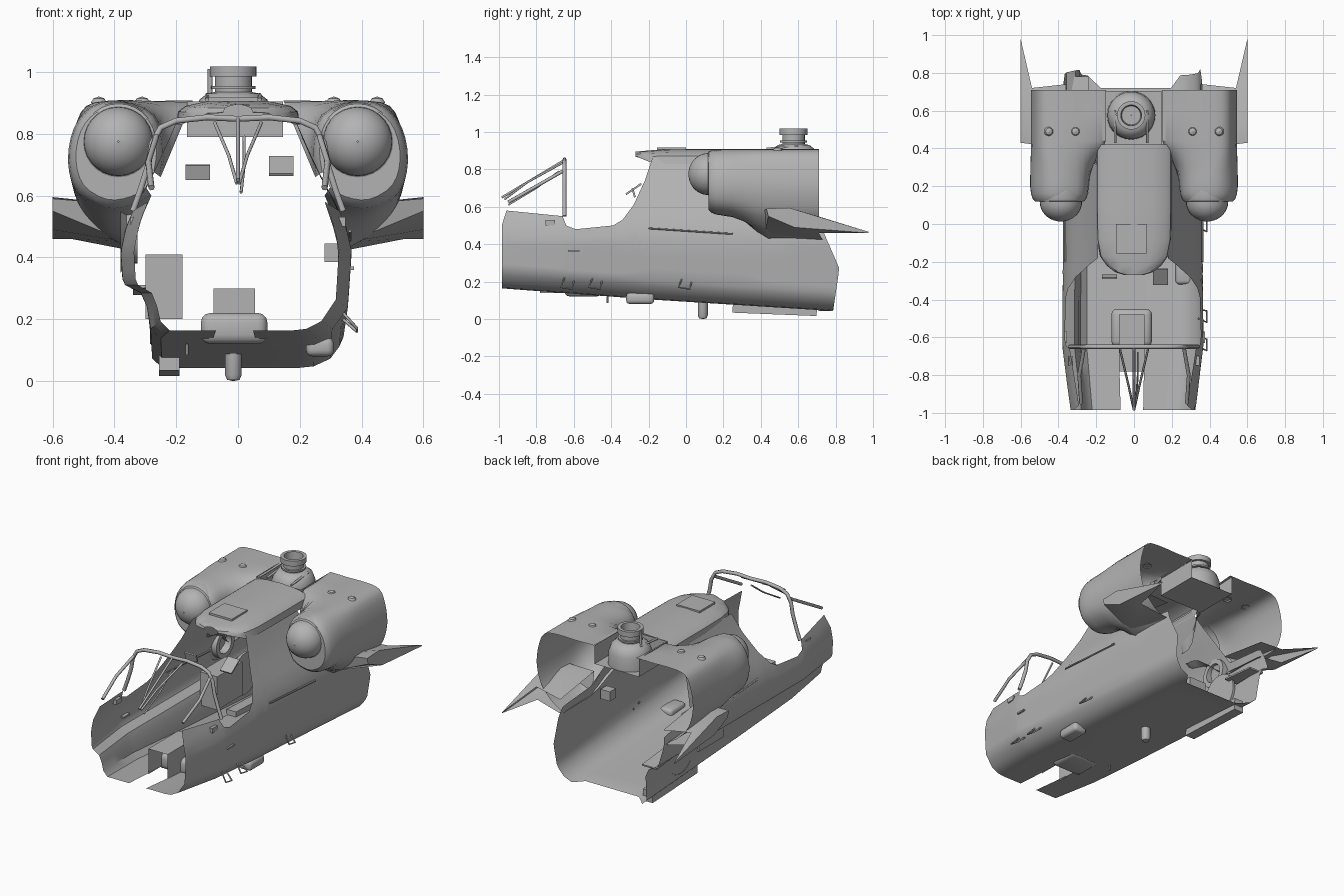
import bpy, bmesh, math
from mathutils import Vector, Matrix

if "Cube" in bpy.data.objects:
    bpy.data.objects.remove(bpy.data.objects["Cube"])

grey = bpy.data.materials.new("airframe grey")
grey.diffuse_color = (0.45, 0.45, 0.45, 1)
grey.use_nodes = True
grey.node_tree.nodes["Principled BSDF"].inputs["Base Color"].default_value = grey.diffuse_color


def finish(name, bm, angle=35):
    me = bpy.data.meshes.new(name)
    bmesh.ops.recalc_face_normals(bm, faces=bm.faces)
    bm.to_mesh(me)
    bm.free()
    ob = bpy.data.objects.new(name, me)
    bpy.context.collection.objects.link(ob)
    me.materials.append(grey)
    bpy.ops.object.select_all(action='DESELECT')
    ob.select_set(True)
    bpy.context.view_layer.objects.active = ob
    bpy.ops.object.shade_smooth_by_angle(angle=math.radians(angle))
    return ob


def interp(t, table):
    for (a, p), (b, q) in zip(table, table[1:]):
        if t <= b:
            return p + (q - p) * max(0, (t - a) / (b - a))
    return table[-1][1]


def smooth(pts, n=3):
    # rounded curve through the points
    out = []
    for i in range(len(pts) - 1):
        p = [Vector(pts[max(0, min(len(pts) - 1, i + k))]) for k in (-1, 0, 1, 2)]
        for j in range(n):
            t = j / n
            out.append(.5 * (2 * p[1] + (p[2] - p[0]) * t + (2 * p[0] - 5 * p[1] + 4 * p[2] - p[3]) * t * t
                             + (3 * p[1] - p[0] - 3 * p[2] + p[3]) * t ** 3))
    return out + [Vector(pts[-1])]


def loft(name, rows, close=False, cap=False, hole=None):
    bm = bmesh.new()
    vs = [[bm.verts.new(p) for p in r] for r in rows]
    n = len(rows[0])
    for a, b in zip(vs, vs[1:]):
        for i in range(n if close else n - 1):
            j = (i + 1) % n
            f = bm.faces.new((a[i], a[j], b[j], b[i]))
            if hole and hole(f.calc_center_median()):
                bm.faces.remove(f)
    if cap:
        bm.faces.new(vs[0])
    return finish(name, bm)


def box(name, x0, x1, y0, y1, z0, z1, tilt=0, bevel=0, skip=()):
    # skip lists the directions of faces left open
    bm = bmesh.new()
    c = Vector(((x0 + x1) / 2, (y0 + y1) / 2, (z0 + z1) / 2))
    bmesh.ops.create_cube(bm, size=1, matrix=Matrix.Translation(c) @ Matrix.Rotation(tilt, 4, 'X')
                          @ Matrix.Diagonal((x1 - x0, y1 - y0, z1 - z0, 1)))
    bm.normal_update()
    open_faces = [f for f in bm.faces if any(f.normal.dot(Vector(d)) > .9 for d in skip)]
    if open_faces:
        bmesh.ops.delete(bm, geom=open_faces, context='FACES')
    if bevel:
        bmesh.ops.bevel(bm, geom=bm.edges[:], offset=bevel, segments=3, affect='EDGES', profile=.5)
    return finish(name, bm)


def lathe(name, prof, centre, axis='Z', n=28):
    # profile of (radius, offset along axis)
    rows = []
    for r, h in prof:
        row = []
        for i in range(n):
            a = 2 * math.pi * i / n
            u, v = r * math.cos(a), r * math.sin(a)
            p = {'Z': (u, v, h), 'Y': (u, h, v), 'X': (h, u, v)}[axis]
            row.append(Vector(p) + Vector(centre))
        rows.append(row)
    return loft(name, rows, close=True)


def bar(name, pts, r=.01):
    cu = bpy.data.curves.new(name, 'CURVE')
    cu.dimensions = '3D'
    cu.bevel_depth = r
    cu.bevel_resolution = 1
    cu.use_fill_caps = True
    sp = cu.splines.new('POLY')
    sp.points.add(len(pts) - 1)
    for p, q in zip(sp.points, pts):
        p.co = (*q, 1)
    cu.materials.append(grey)
    ob = bpy.data.objects.new(name, cu)
    bpy.context.collection.objects.link(ob)
    return ob


# main hull: open tub whose side walls follow the cockpit rim, with a slot in the front floor
BOTTOM = [(-1, .165), (-.2, .105), (.8, .042)]
RIM = [(-.985, .5), (-.96, .58), (-.66, .55), (-.64, .5), (-.59, .48), (-.39, .5), (-.34, .53),
       (-.28, .61), (-.22, .74), (-.18, .86), (.3, .86), (.46, .5), (.8, .47)]
WIDTH = [(-1, .88), (-.65, 1), (.8, .98)]
SIDE = [(.1, .345), (.3, .36), (.42, .368), (.5, .35), (.56, .325), (.65, .275), (.75, .225), (.86, .18)]
ys = [-.985, -.96, -.85, -.75, -.66, -.64, -.59, -.5, -.39, -.34, -.28, -.25, -.22, -.18,
      -.05, .1, .2, .3, .35, .4, .46, .6, .7, .79]
rows = []
for y in ys:
    zb, h, w = interp(y, BOTTOM), interp(y, RIM), interp(y, WIDTH)
    right = [(-.08, zb), (.055, zb), (.2, zb), (.25, zb + .005), (.305, zb + .03), (.335, zb + .07)]
    left = [(-.18, zb), (-.25, zb), (-.283, zb + .03), (-.295, .24), (-.315, .285), (-.365, .31)]
    right += [(interp(z, SIDE), z) for z in [zb + .1 + (h - zb - .1) * k / 10 for k in range(11)]]
    left += [(-interp(z, SIDE) - .012, z) for z in [.33 + (h - .33) * k / 8 for k in range(9)]]
    edge = [(0, -.01), (.27, .03), (.5, -.07)]
    row = []
    for x, z in left[::-1] + right:
        shift = -.07 if abs(x) < .21 else interp(z, edge)
        row.append((x * w, y + (shift if y == ys[-1] else 0), z))
    rows.append(row)
loft("hull_shell", rows, hole=lambda c: -.08 < c.x < .05 and c.y < -.6 and c.z < .2)

# roof spine with rounded brow over the cockpit
rows = []
for y, w in [(-.27, .05), (-.255, .1), (-.22, .145), (-.17, .18), (-.08, .197), (.1, .2), (.3, .2), (.42, .2)]:
    d = interp(y, [(-.27, -.015), (-.1, 0)])
    half = [(w, interp(y, [(-.27, .87), (-.22, .85), (-.17, .83)])),
            (w * .97, .872 + d / 3), (w * .85, .89 + d / 2), (w * .5, .905 + d), (0, .91 + d)]
    rows.append([(-x, y, z) for x, z in half] + [(x, y, z) for x, z in half[-2::-1]])
loft("roof_spine", rows)
box("roof_hatch", -.095, .065, -.155, 0, .905, .917)
# sunken well under the rotor mast, open at the rear
box("rotor_well", -.165, .145, .42, .705, .79, .905, skip=((0, 0, 1), (0, 1, 0)))

# engine nacelles
FRONT = smooth([(.25, .66), (.24, .75), (.27, .86), (.38, .905), (.47, .89), (.53, .82), (.55, .71),
                (.52, .61), (.43, .555), (.34, .565), (.28, .6)])
BACK = smooth([(.15, .9), (.19, .903), (.27, .905), (.4, .908), (.49, .89), (.53, .81), (.545, .69),
               (.515, .57), (.45, .49), (.4, .455), (.355, .43)])
for s, side in ((1, "left"), (-1, "right")):
    rows = []
    for y, t, k in [(.12, 0, .84), (.135, 0, .92), (.16, 0, .97), (.2, 0, 1), (.25, .1, 1), (.31, .38, 1),
                    (.38, .8, 1), (.44, 1, 1), (.58, 1, 1), (.71, 1.03, 1)]:
        row = []
        for (a, b), (c, d) in zip(FRONT, BACK):
            x, z = a + (c - a) * t, b + (d - b) * t
            row.append((s * (.39 + (x - .39) * k), y, .76 + (z - .76) * k))
        rows.append(row)
    loft(side + "_nacelle", rows, cap=True)
    # intake dome and its collar
    dome = [(.112 * math.sin(a), -.105 * math.cos(a)) for a in [.02 + i * 1.55 / 9 for i in range(10)]]
    lathe(side + "_intake_dome", dome + [(.122, .005), (.127, .02), (.127, .06)],
          (s * .387, .118, .775), 'Y')
    for x in (.31, .45):
        lathe(side + "_roof_scoop", [(.001, .02), (.018, .014), (.026, 0)], (s * x, .49, .9), n=12)

    # stub wing with ragged trailing edge
    bm = bmesh.new()
    plan = [(.36, .4, .57), (.6, .43, .59), (.6, .55, .595), (.6, .98, .465), (.54, .72, .545), (.36, .74, .52)]
    low = [(.36, .42, .45), (.6, .44, .55), (.6, .58, .49), (.6, .97, .46), (.54, .71, .46), (.36, .73, .425)]
    up = [bm.verts.new((s * x, y, z)) for x, y, z in plan]
    dn = [bm.verts.new((s * x, y, z)) for x, y, z in low]
    for i in (0, 1, 2):
        bm.faces.new((up[i], up[i + 1], dn[i + 1], dn[i]))
    for r in (up, dn):
        for q in ((0, 1, 2), (0, 2, 4, 5), (2, 3, 4)):
            bm.faces.new([r[i] for i in q])
    finish(side + "_stub_wing", bm, 20)

    # windscreen side strut, foot rails, centre V struts
    bar(side + "_screen_strut", [(s * .265, -.66, .79), (s * .29, -.8, .71), (s * .28, -.95, .625)], .01)
    bar(side + "_centre_strut", [(s * .075, -.66, .835), (s * .03, -.85, .73), (s * .004, -.97, .64)], .006)
    # hull side seam strip, step and vent
    bar(side + "_seam", [(s * .362, -.2, .485), (s * .362, .25, .455)], .005)
    box(side + "_step_plate", s * .365 - .01, s * .365 + .01, -.63, -.57, .36, .37)
    box(side + "_vent", s * .335 - .012, s * .335 + .012, -.75, -.7, .5, .53)

# windscreen bow
half = [(.34, .55), (.315, .62), (.29, .7), (.278, .77), (.25, .82), (.2, .842), (.1, .853), (0, .848)]
bar("screen_bow", [(-x, -.65, z) for x, z in half] + [(x, -.65, z) for x, z in half[-2::-1]], .011)
bar("screen_centre_bar", [(0, -.65, .85), (0, -.8, .76), (0, -.985, .65)], .007)
bar("wiper", [(.01, -.95, .61), (.02, -.8, .7), (.02, -.68, .79)], .005)

# rotor mast
M = (-.015, .575, 0)
lathe("mast_base", [(.128, .79), (.125, .87), (.11, .91), (.085, .93), (.06, .935)], M)
lathe("mast_shaft", [(.06, .93), (.06, .985), (.075, .985), (.075, 1.018), (.055, 1.018), (.05, .95), (.001, .95)], M)
lathe("mast_collar", [(.06, .945), (.072, .945), (.072, .955), (.06, .955)], M)
bar("mast_link", [(-.09, .58, .92), (-.09, .58, 1.01)], .008)
for x in (-.1, .07):
    bar("deck_rod", [(x, .43, .91), (x, .6, .925)], .007)

# cockpit fittings
box("floor_box", -.12, .095, -.65, -.45, .12, .22, bevel=.03)
box("gear_channel", -.08, .055, -.78, -.48, .14, .3, skip=((0, 0, -1), (0, -1, 0)))
box("sight_panel", -.17, -.09, -.285, -.275, .65, .7, tilt=.3)
box("instrument_panel", .1, .18, -.33, -.23, .69, .7, tilt=.6)
box("left_wall_box", .28, .345, .3, .36, .385, .445)

# gun mount housing, disc and duct ring on the right wall
box("gun_housing", -.3, -.18, .05, .3, .2, .41)
lathe("gun_disc", [(.001, 0), (.13, 0), (.13, -.015)], (-.27, .46, .25), 'X')
lathe("duct_ring", [(.12, -.03), (.09, -.01), (.09, .025), (.06, .025), (.06, -.03)], (-.35, .34, .47), 'X')
box("gun_shelf", -.34, -.24, .55, .78, .29, .3, tilt=-.1)
box("gun_fairing", -.255, -.19, .25, .7, .025, .1, tilt=-.04)

# belly fittings
lathe("belly_peg", [(.027, .12), (.027, .02), (.02, .004), (.001, 0)], (-.015, .09, 0), n=16)
box("belly_bulge", .22, .31, -.32, -.17, .08, .14, bevel=.02)
bar("belly_pin", [(-.165, -.42, .12), (-.165, -.42, .085)], .005)
for y in (-.65, -.5, -.02):
    bar("side_handle", [(.34, y, .22), (.385, y - .02, .17), (.385, y + .04, .16), (.34, y + .05, .2)], .005)
